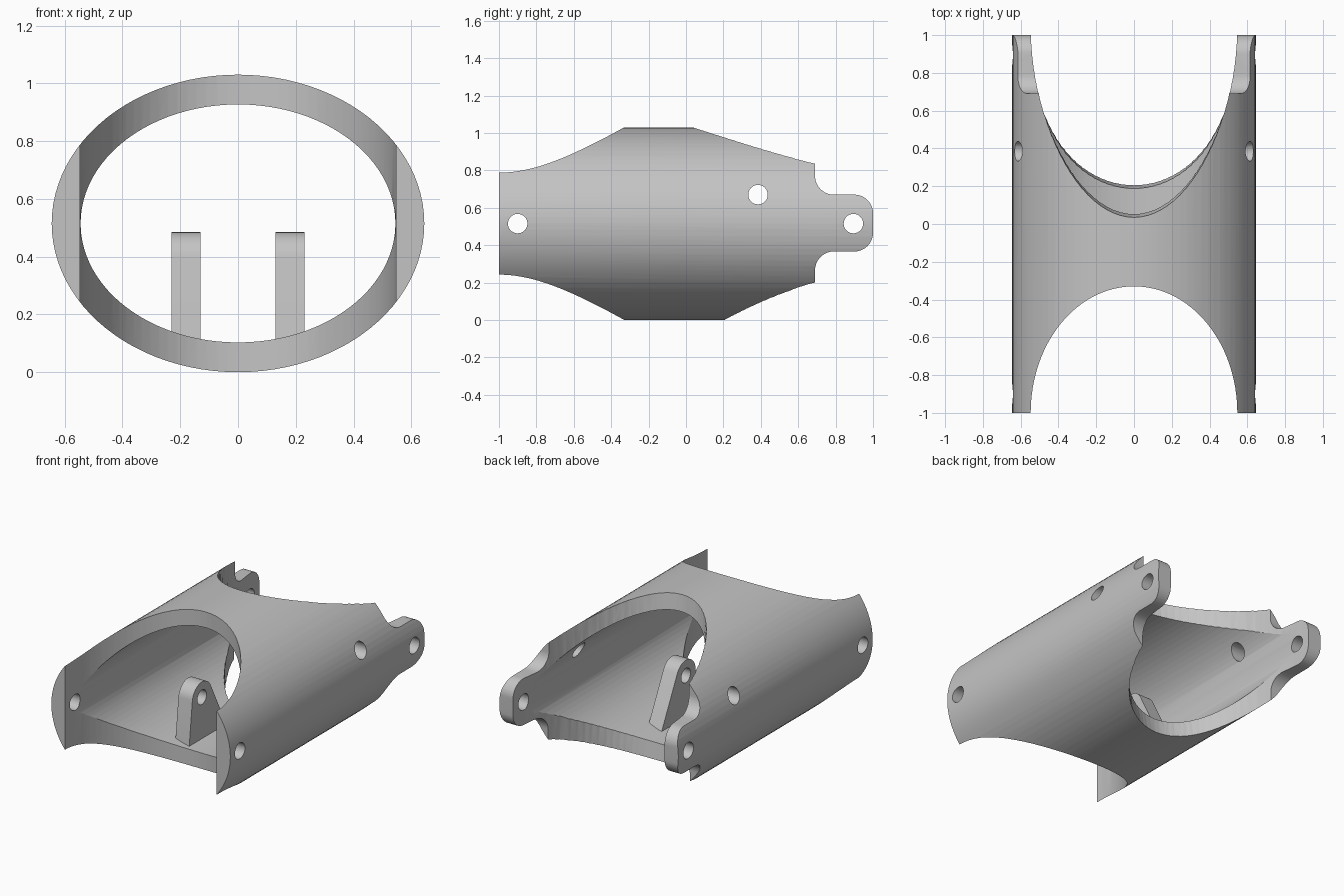
import bpy, bmesh
from math import sin, cos, pi, radians

cube = bpy.data.objects.get("Cube")
if cube:
    bpy.data.objects.remove(cube, do_unlink=True)

MID = 0.515      # height of the tube axis
SEG = 96

grey = bpy.data.materials.new("plain grey")
grey.use_nodes = True
colour = (0.55, 0.55, 0.55, 1)
grey.diffuse_color = colour
grey.node_tree.nodes["Principled BSDF"].inputs["Base Color"].default_value = colour


def arc(cx, cy, r, start, end, steps=10):
    angles = [radians(start + (end - start) * i / steps) for i in range(steps + 1)]
    return [(cx + r * cos(a), cy + r * sin(a)) for a in angles]


def ellipse(cx, cy, a, b, n=SEG):
    return [(cx + a * cos(2 * pi * i / n), cy + b * sin(2 * pi * i / n)) for i in range(n)]


def loft(name, ring_a, ring_b):
    """Solid between two matching rings of 3D points."""
    bm = bmesh.new()
    va = [bm.verts.new(p) for p in ring_a]
    vb = [bm.verts.new(p) for p in ring_b]
    n = len(va)
    bm.faces.new(va)
    bm.faces.new(vb[::-1])
    sides = [bm.faces.new((va[i], vb[i], vb[(i + 1) % n], va[(i + 1) % n])) for i in range(n)]
    bmesh.ops.triangulate(bm, faces=sides)
    bmesh.ops.recalc_face_normals(bm, faces=bm.faces)
    mesh = bpy.data.meshes.new(name)
    bm.to_mesh(mesh)
    bm.free()
    mesh.materials.append(grey)
    obj = bpy.data.objects.new(name, mesh)
    bpy.context.collection.objects.link(obj)
    return obj


def along_x(name, profile, x0, x1):
    return loft(name, [(x0, y, z) for y, z in profile], [(x1, y, z) for y, z in profile])


def along_y(name, profile, y0, y1):
    return loft(name, [(x, y0, z) for x, z in profile], [(x, y1, z) for x, z in profile])


def select(obj):
    bpy.ops.object.select_all(action="DESELECT")
    obj.select_set(True)
    bpy.context.view_layer.objects.active = obj


def cut(obj, cutter):
    cutter.hide_render = True
    mod = obj.modifiers.new("cut", "BOOLEAN")
    mod.operation = "DIFFERENCE"
    mod.solver = "EXACT"
    mod.object = cutter
    select(obj)
    bpy.ops.object.modifier_apply(modifier=mod.name)
    bpy.data.objects.remove(cutter, do_unlink=True)


def smooth(obj):
    select(obj)
    bpy.ops.object.shade_smooth_by_angle(angle=radians(20))


# Elliptical tube
shell = along_y("tube_shell", ellipse(0, MID, 0.645, 0.515), -1, 1)
cut(shell, along_y("bore", ellipse(0, MID, 0.545, 0.412), -1.2, 1.2))

# Front scoop, straight up and down
scoop = ellipse(0, -1, 0.547, 0.67)
cut(shell, loft("front_scoop", [(x, y, -0.2) for x, y in scoop], [(x, y, 1.2) for x, y in scoop]))


# Back scoop, leaning and deeper at the top
def back_ring(z):
    near, centre = 0.205 - 0.165 * z, 0.95 + 0.16 * z
    return [(x, y, z) for x, y in ellipse(0, centre, 0.547, centre - near)]


cut(shell, loft("back_scoop", back_ring(-0.2), back_ring(1.2)))

# Trim the back edge down to a rounded lug on each side
trim = [(0.69, 1.3)] + arc(0.79, 0.77, 0.1, 180, 270) + arc(0.9, 0.57, 0.1, 90, 0)
trim += [(1.1, 0.57), (1.1, 1.3)]
cut(shell, along_x("upper_trim", trim, -1, 1))
lower = [(y, 2 * (MID + 0.003) - z) for y, z in trim]
cut(shell, along_x("lower_trim", lower, -1, 1))

# Pin holes through both side walls
for y, z in [(-0.9, MID), (0.895, MID), (0.385, 0.67)]:
    cut(shell, along_x("pin_hole", ellipse(y, z, 0.052, 0.052, 32), -1, 1))
smooth(shell)

# Pair of upright brackets standing on the tube floor
profile = [(-0.32, 0.085), (0.08, 0.085)] + arc(-0.185, 0.385, 0.1, 28, 173, 16)
for side, name in [(1, "left_bracket"), (-1, "right_bracket")]:
    bracket = along_x(name, profile, side * 0.13, side * 0.23)
    cut(bracket, along_x("bracket_hole", ellipse(-0.185, 0.385, 0.047, 0.047, 32), -1, 1))
    smooth(bracket)
